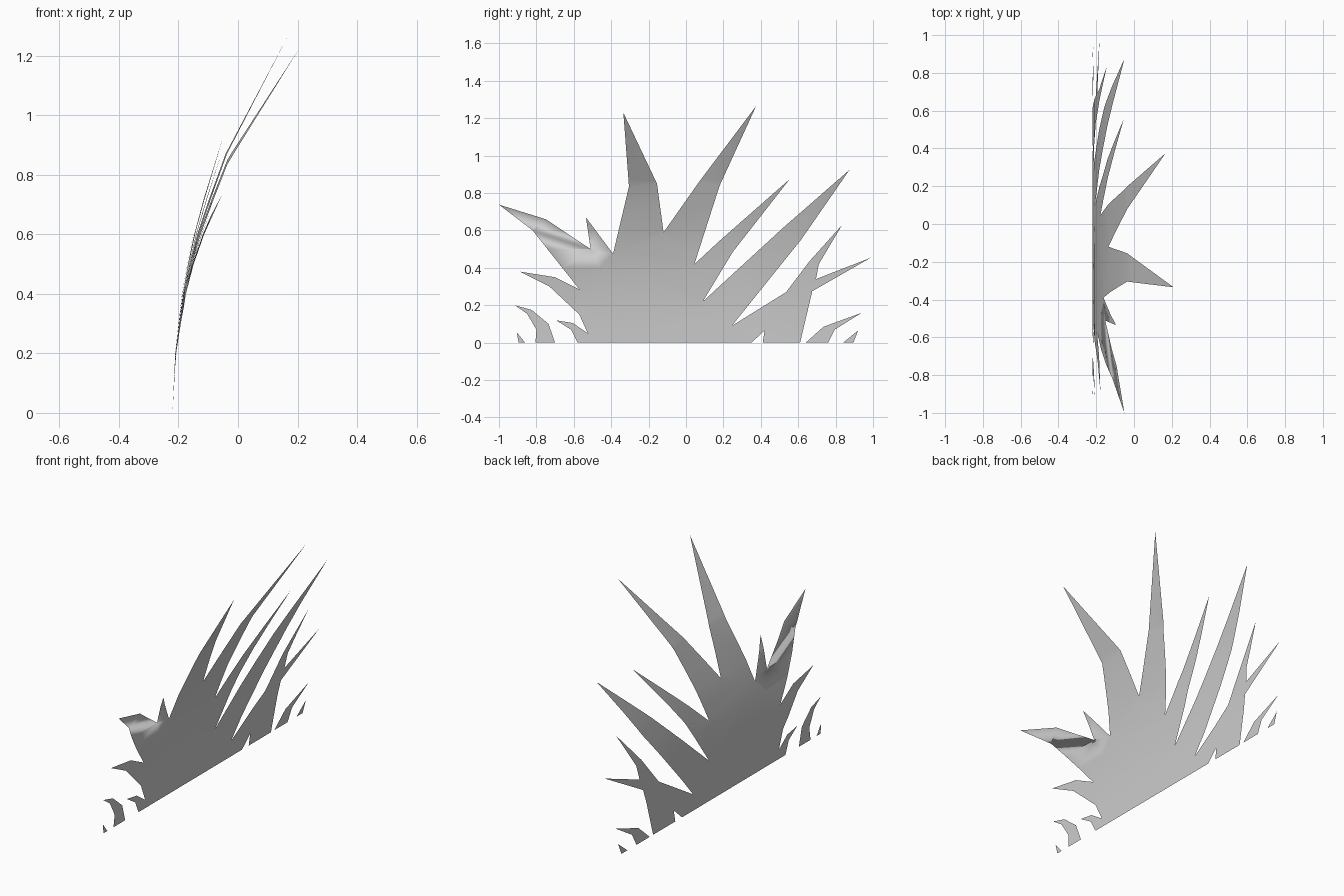
import bpy
import bmesh

default_cube = bpy.data.objects.get("Cube")
if default_cube:
    bpy.data.objects.remove(default_cube, do_unlink=True)

# One flat grey for the whole tuft
grey = bpy.data.materials.new("pale grey")
grey.use_nodes = True
colour = (0.62, 0.62, 0.62, 1)
grey.diffuse_color = colour
grey.node_tree.nodes["Principled BSDF"].inputs["Base Color"].default_value = colour

# Lean of the sheet: (height, sideways position); the front end leans slightly more
LEAN = [(0, -.22), (.2, -.21), (.4, -.182), (.5, -.16),
        (.6, -.135), (.72, -.092), (.87, -.034), (1.28, .21)]
FRONT_EXTRA = .12


def lean_at(height):
    """Sideways position of the bent sheet at a given height."""
    for (low, start), (high, end) in zip(LEAN, LEAN[1:]):
        if height <= high or high == LEAN[-1][0]:
            return start + (end - start) * (height - low) / (high - low)


def make_sheet(name, outline):
    """Cut a flat outline (hundredths, along y and z) into bands and bend it."""
    bm = bmesh.new()
    face = bm.faces.new([bm.verts.new((0, y / 100, z / 100)) for y, z in outline])
    face.normal_update()
    bmesh.ops.triangulate(bm, faces=[face])
    for height, _ in LEAN[1:-1]:
        bmesh.ops.bisect_plane(bm, geom=bm.verts[:] + bm.edges[:] + bm.faces[:],
                               plane_co=(0, 0, height), plane_no=(0, 0, 1))
    bm.normal_update()
    bmesh.ops.triangulate(bm, faces=bm.faces[:])
    for vert in bm.verts:
        vert.co.x = lean_at(vert.co.z * (1 - FRONT_EXTRA * vert.co.y))
    for face in bm.faces:
        face.smooth = True
    bm.normal_update()
    mesh = bpy.data.meshes.new(name)
    bm.to_mesh(mesh)
    bm.free()
    mesh.materials.append(grey)
    sheet = bpy.data.objects.new(name, mesh)
    bpy.context.collection.objects.link(sheet)


# Main tuft outline, section by section: base, then blades from back to front
base = [(-58, 0), (35, 0), (42, 6.5), (41, 0), (61, 0)]
forked_blade = [(67.5, 27.5), (99, 45.5), (69.5, 34), (71, 42), (83.5, 63),
                (66, 43.5), (53.5, 27), (24.5, 9)]
long_blades = [(61.5, 55), (87.5, 92.5), (52, 61.5), (9, 22),
               (25, 48.5), (55.5, 87.5), (18, 54.5), (4.5, 42)]
tall_blades = [(18, 84), (37.5, 126.5), (7, 86), (-12, 59),
               (-15.5, 85), (-33.5, 123), (-30.5, 83.5), (-39, 47.5)]
front_blades = [(-53.5, 67), (-51, 50), (-75, 66), (-100, 73.8),
                (-82, 60), (-57, 28.5)]
low_blades = [(-70, 35), (-89, 38), (-73, 30), (-57, 15), (-52.5, 5),
              (-60.5, 10.5), (-69.5, 12), (-61.5, 7)]
make_sheet("grass_tuft", base + forked_blade + long_blades + tall_blades
           + front_blades + low_blades)

# Small loose blades beside the tuft
make_sheet("front_outer_sprig", [(-86, 0), (-90.5, 5.5), (-89.5, 0)])
make_sheet("front_inner_sprig", [(-70, 0), (-73.5, 10), (-82.5, 17.5), (-91.5, 20),
                                 (-85, 15.5), (-80, 7), (-80.5, 0)])
make_sheet("back_inner_sprig", [(76, 0), (79.5, 7), (94, 16), (73.5, 8.5), (64, 0)])
make_sheet("back_outer_sprig", [(89.5, 0), (92, 6.5), (84, 0)])
